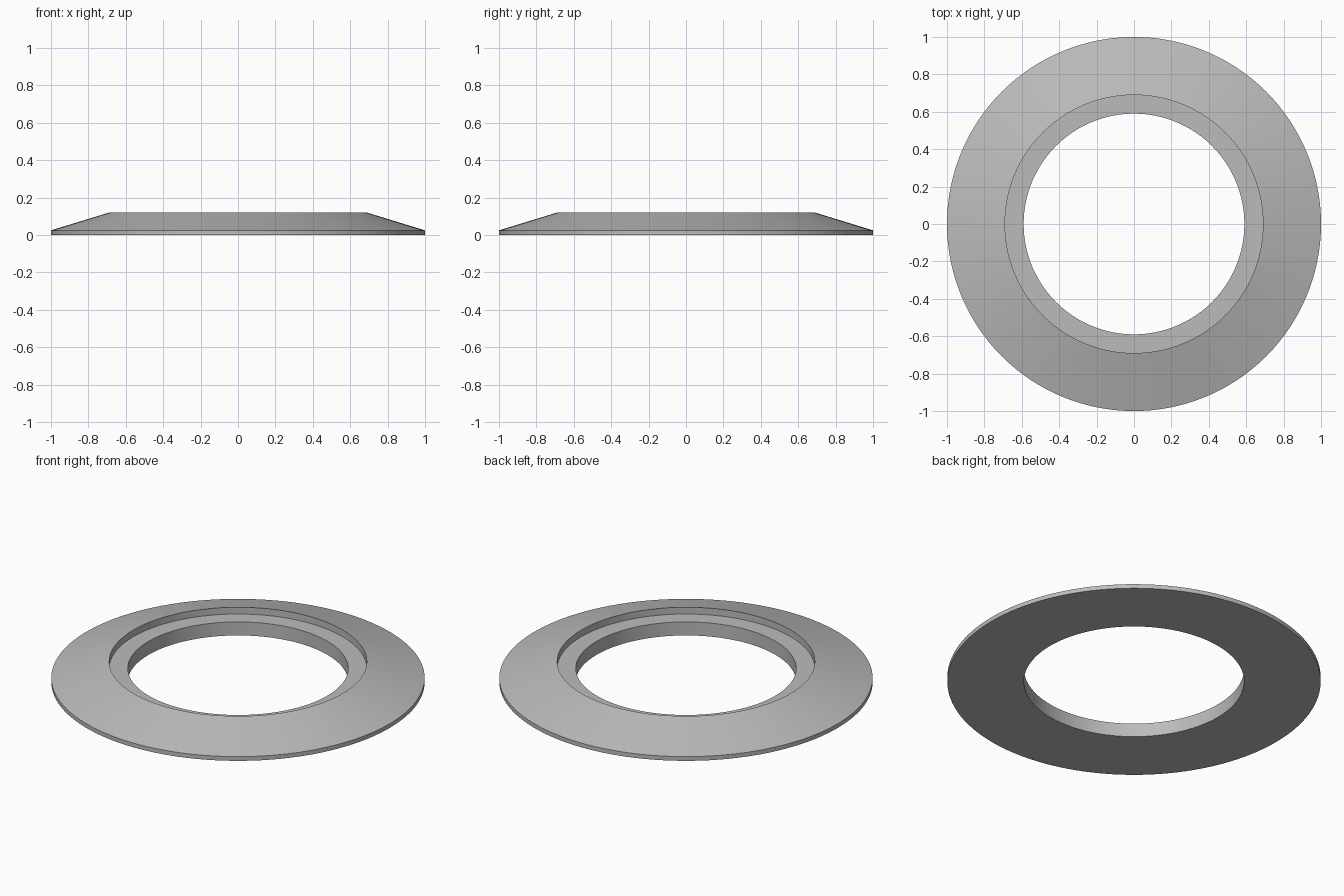
import bpy
import bmesh
import math

cube = bpy.data.objects.get("Cube")
if cube:
    bpy.data.objects.remove(cube, do_unlink=True)

# Plain grey material
grey = bpy.data.materials.new("light grey")
grey.use_nodes = True
colour = (0.5, 0.5, 0.5, 1)
grey.diffuse_color = colour
grey.node_tree.nodes["Principled BSDF"].inputs["Base Color"].default_value = colour

# Cross-section (radius, height): base, thin rim, sloped top, recessed ledge, bore
PROFILE = [(0.59, 0), (1, 0), (1, 0.025), (0.69, 0.12), (0.69, 0.08), (0.59, 0.08)]
SEGMENTS = 128


def lathe(name, profile, material):
    """Turn a closed profile around the z axis."""
    bm = bmesh.new()
    verts = [bm.verts.new((r, 0, z)) for r, z in profile]
    edges = [bm.edges.new((v, verts[(i + 1) % len(verts)])) for i, v in enumerate(verts)]
    bmesh.ops.spin(bm, geom=verts + edges, cent=(0, 0, 0), axis=(0, 0, 1),
                   angle=math.tau, steps=SEGMENTS, use_merge=True)
    bmesh.ops.remove_doubles(bm, verts=bm.verts, dist=0.0001)
    bmesh.ops.recalc_face_normals(bm, faces=bm.faces)
    mesh = bpy.data.meshes.new(name)
    bm.to_mesh(mesh)
    bm.free()
    mesh.materials.append(material)
    obj = bpy.data.objects.new(name, mesh)
    bpy.context.collection.objects.link(obj)
    return obj


# Bevelled ring with a stepped inner ledge
ring = lathe("bevelled_ring", PROFILE, grey)
bpy.ops.object.select_all(action="DESELECT")
ring.select_set(True)
bpy.context.view_layer.objects.active = ring
bpy.ops.object.shade_smooth_by_angle(angle=math.radians(12))
